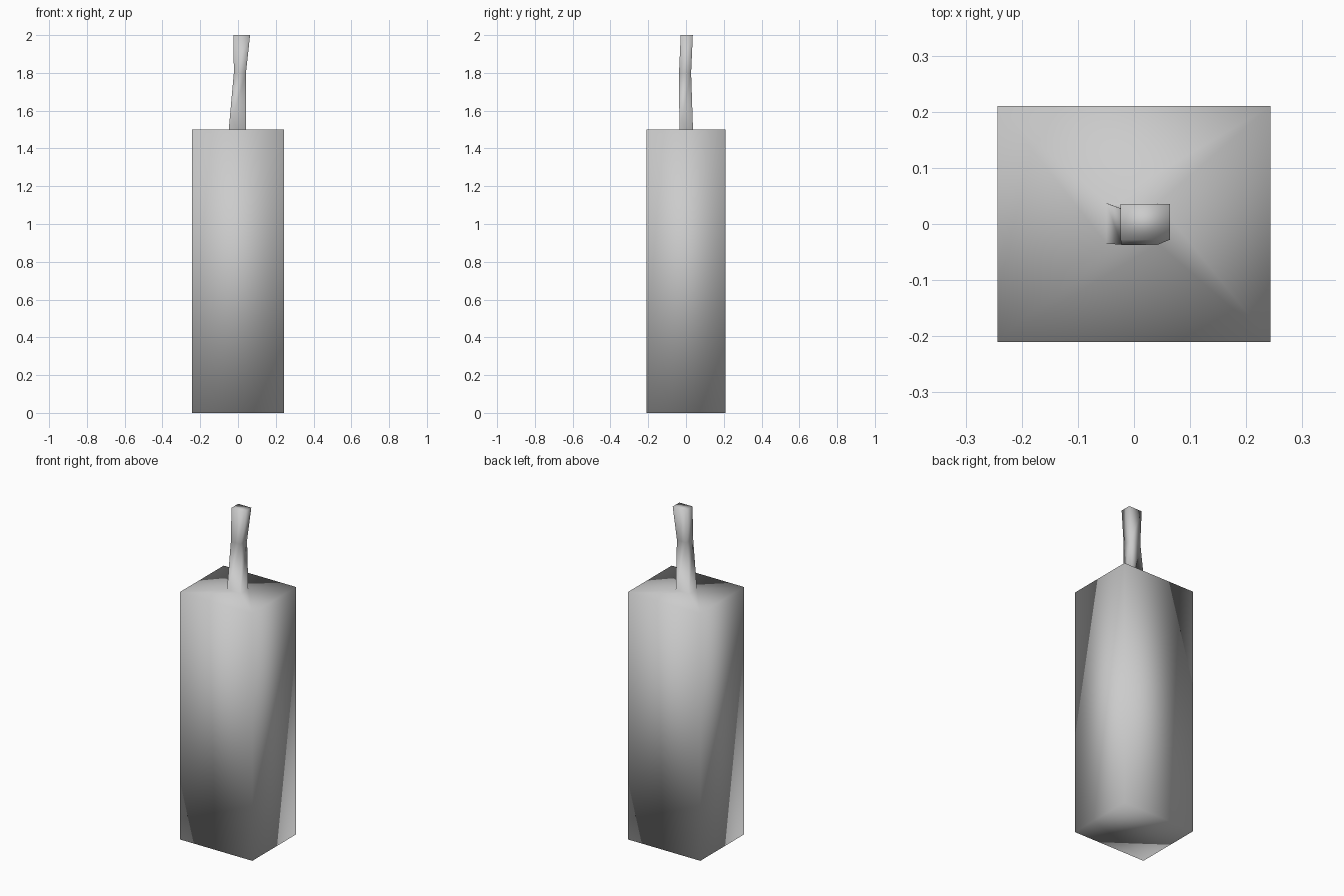
import bpy
import bmesh

if "Cube" in bpy.data.objects:
    bpy.data.objects.remove(bpy.data.objects["Cube"])

# Cross-sections from the base upward: (z, x_min, x_max, y_min, y_max)
SECTIONS = [
    (0.00, -0.243, 0.243, -0.21, 0.21),     # body base
    (1.50, -0.243, 0.243, -0.21, 0.21),     # body top
    (1.50, -0.049, 0.043, -0.035, 0.037),   # handle root
    (1.80, -0.022, 0.042, -0.037, 0.027),   # handle waist
    (2.00, -0.024, 0.064, -0.028, 0.036),   # handle tip
]


def ring(bm, z, x0, x1, y0, y1):
    return [bm.verts.new((x, y, z))
            for x, y in ((x0, y0), (x1, y0), (x1, y1), (x0, y1))]


# One continuous skin: body block with a slim bent handle on top
bm = bmesh.new()
rings = [ring(bm, *s) for s in SECTIONS]
for low, high in zip(rings, rings[1:]):
    for i in range(4):
        j = (i + 1) % 4
        bm.faces.new((low[i], low[j], high[j], high[i]))
bm.faces.new(rings[0][::-1])
bm.faces.new(rings[-1])
bmesh.ops.recalc_face_normals(bm, faces=bm.faces)
for f in bm.faces:
    f.smooth = True

mesh = bpy.data.meshes.new("block_with_handle")
bm.to_mesh(mesh)
bm.free()
obj = bpy.data.objects.new("block_with_handle", mesh)
bpy.context.collection.objects.link(obj)
